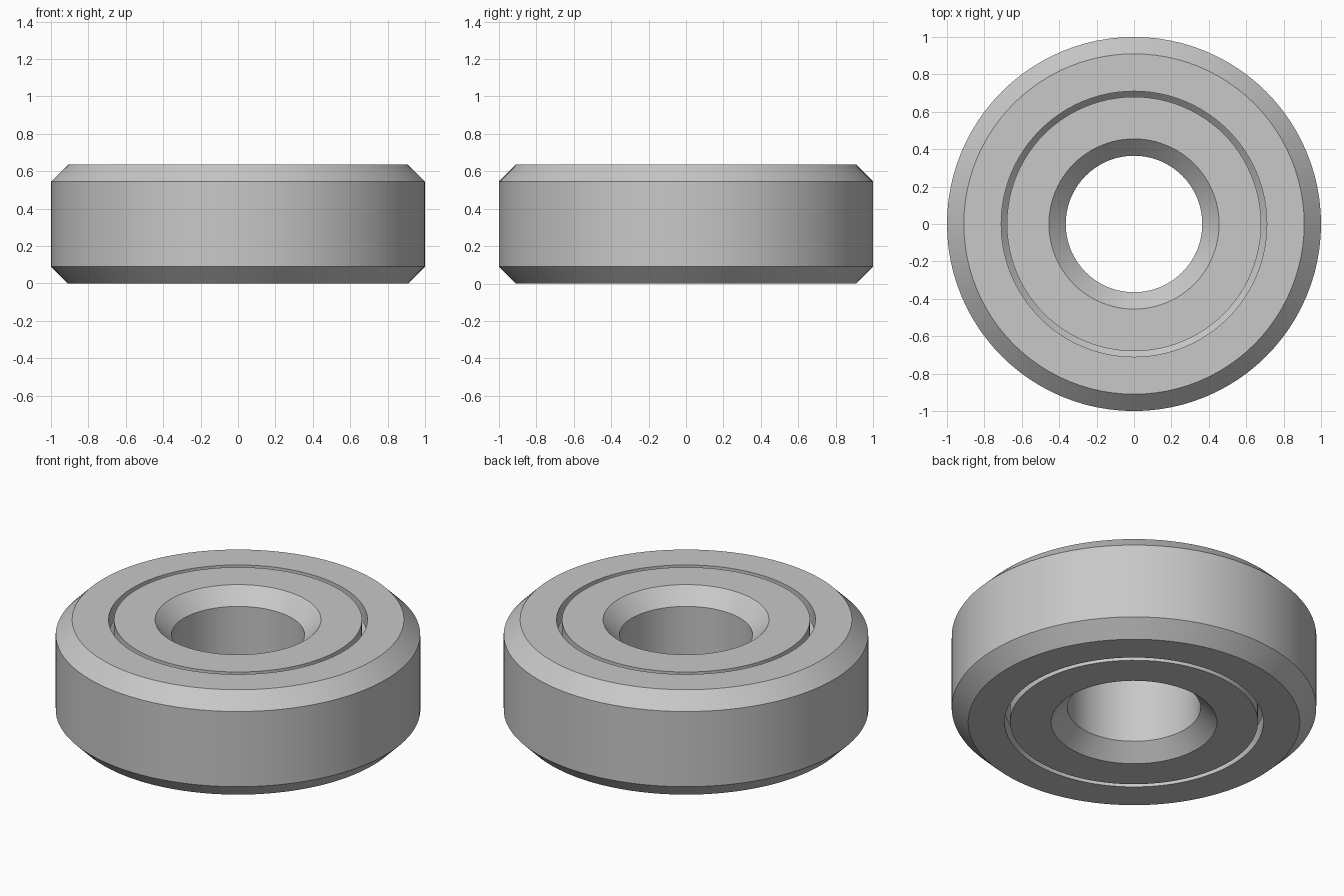
import bpy, bmesh, math

cube = bpy.data.objects.get("Cube")
if cube:
    bpy.data.objects.remove(cube, do_unlink=True)

HEIGHT = 0.635
CHAMFER = 0.09
SEGMENTS = 96

steel = bpy.data.materials.new("grey steel")
steel.use_nodes = True
colour = (0.58, 0.58, 0.58, 1)
steel.diffuse_color = colour
steel.node_tree.nodes["Principled BSDF"].inputs["Base Color"].default_value = colour


def ring(name, lower_half):
    """Mirror half a cross-section about mid height and sweep it into a ring."""
    profile = lower_half + [(r, HEIGHT - z) for r, z in reversed(lower_half)]
    bm = bmesh.new()
    loops = []
    for i in range(SEGMENTS):
        a = math.tau * i / SEGMENTS
        loops.append([bm.verts.new((r * math.cos(a), r * math.sin(a), z))
                      for r, z in profile])
    n = len(profile)
    for i in range(SEGMENTS):
        here, there = loops[i], loops[(i + 1) % SEGMENTS]
        for j in range(n):
            k = (j + 1) % n
            bm.faces.new((here[j], there[j], there[k], here[k]))
    bmesh.ops.recalc_face_normals(bm, faces=bm.faces[:])
    mesh = bpy.data.meshes.new(name)
    bm.to_mesh(mesh)
    bm.free()
    mesh.materials.append(steel)
    obj = bpy.data.objects.new(name, mesh)
    bpy.context.collection.objects.link(obj)
    # Smooth round walls, sharp chamfer edges
    bpy.ops.object.select_all(action='DESELECT')
    obj.select_set(True)
    bpy.context.view_layer.objects.active = obj
    bpy.ops.object.shade_smooth_by_angle(angle=math.radians(30))


# Outer ring: chamfered rim, with a sloped ledge closing the gap inside
ring("outer_ring", [(0.67, 0.14), (0.71, 0.10), (0.71, 0),
                    (1 - CHAMFER, 0), (1, CHAMFER)])

# Inner ring: chamfered bore and straight outer wall
ring("inner_ring", [(0.365, CHAMFER), (0.365 + CHAMFER, 0), (0.68, 0)])
